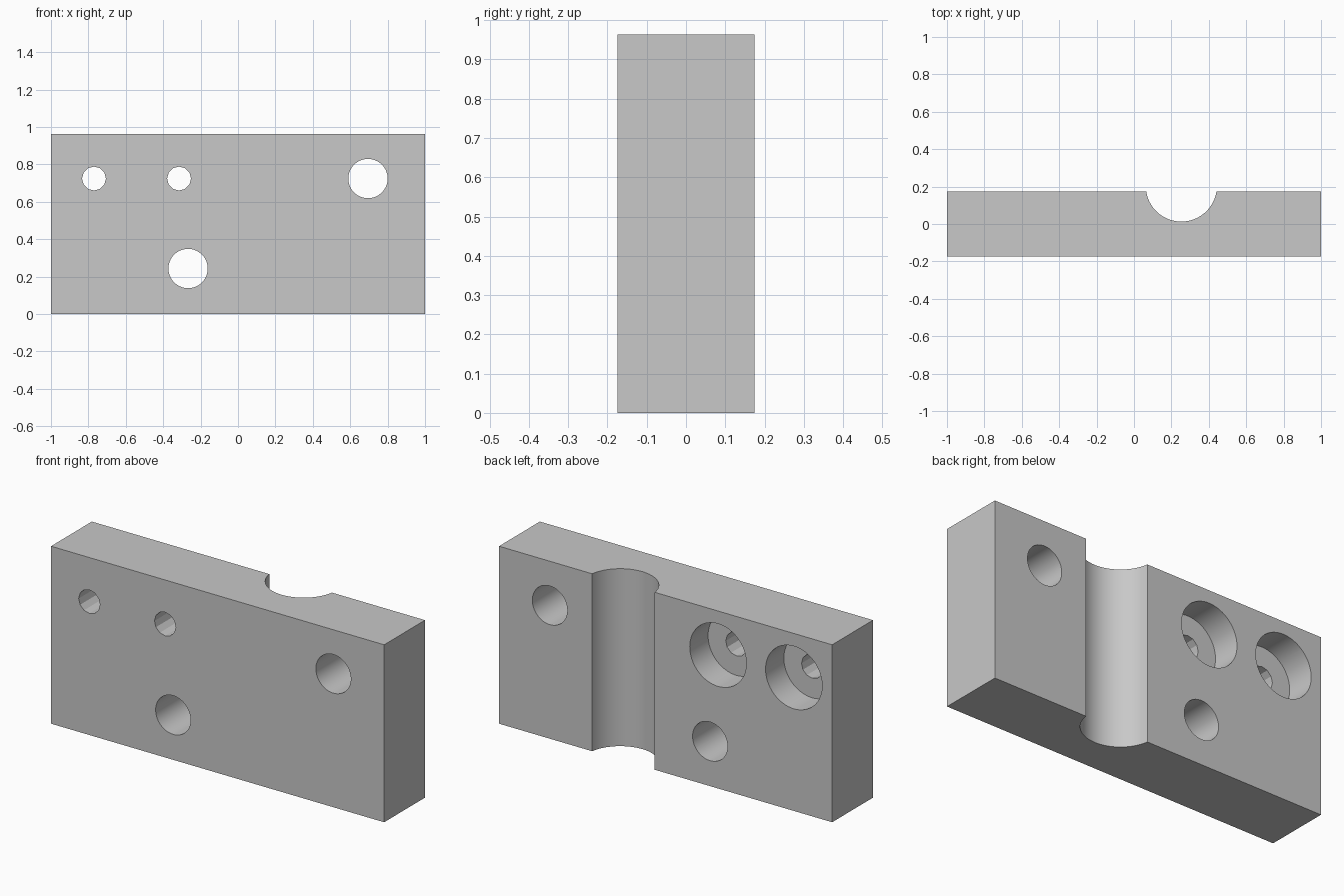
import bpy
import math

default = bpy.data.objects.get("Cube")
if default:
    bpy.data.objects.remove(default, do_unlink=True)

W, D, H = 2.0, 0.35, 0.963
BACK = D / 2

grey = bpy.data.materials.new("plain grey")
grey.use_nodes = True
colour = (0.58, 0.58, 0.58, 1)
grey.diffuse_color = colour
grey.node_tree.nodes["Principled BSDF"].inputs["Base Color"].default_value = colour

# Solid block
bpy.ops.mesh.primitive_cube_add(size=1, location=(0, 0, H / 2))
block = bpy.context.object
block.name = "mounting_block"
block.scale = (W, D, H)
bpy.ops.object.transform_apply(location=True, rotation=True, scale=True)
block.data.materials.append(grey)


def cut(name, radius, length, location, sides=64, along_y=True):
    """Subtract a cylinder from the block."""
    bpy.ops.mesh.primitive_cylinder_add(
        vertices=sides, radius=radius, depth=length, location=location,
        rotation=(math.pi / 2 if along_y else 0, 0, 0))
    cutter = bpy.context.object
    cutter.name = name
    cutter.hide_render = True
    cutter.data.materials.append(grey)
    mod = block.modifiers.new(name, "BOOLEAN")
    mod.operation = "DIFFERENCE"
    mod.solver = "EXACT"
    mod.object = cutter
    bpy.ops.object.select_all(action="DESELECT")
    block.select_set(True)
    bpy.context.view_layer.objects.active = block
    bpy.ops.object.modifier_apply(modifier=name)
    bpy.data.objects.remove(cutter, do_unlink=True)


# Vertical round groove in the back
cut("groove_cutter", 0.19, 2 * H, (0.253, 0.203, H / 2), sides=96, along_y=False)

# Plain through holes
for x, z in ((0.695, 0.724), (-0.267, 0.243)):
    cut("hole_cutter", 0.105, 2 * D, (x, 0, z))

# Screw holes with wide counterbores on the back
FLOOR = 0.018
for x in (-0.77, -0.315):
    cut("screw_hole_cutter", 0.064, 2 * D, (x, 0, 0.724), sides=12)
    cut("counterbore_cutter", 0.17, D, (x, FLOOR + D / 2, 0.724))

# Smooth the round walls, keep the faceted screw holes and edges sharp
bpy.ops.object.shade_smooth_by_angle(angle=math.radians(25))
